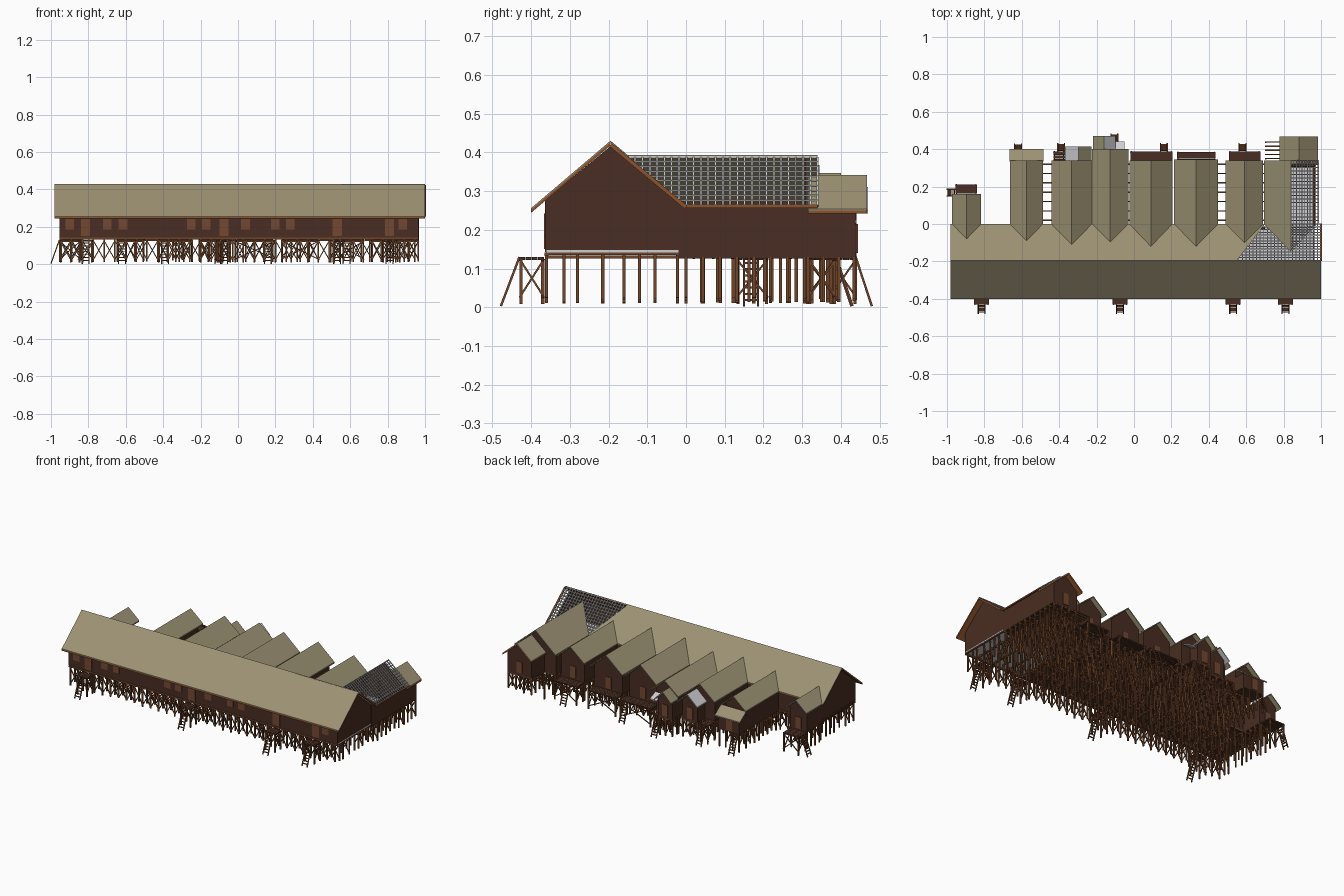
import bpy, bmesh, math, random
from mathutils import Vector

if "Cube" in bpy.data.objects:
    bpy.data.objects.remove(bpy.data.objects["Cube"])

random.seed(4)

def mat(name, rgb):
    m = bpy.data.materials.new(name)
    m.diffuse_color = (*rgb, 1)
    m.use_nodes = True
    m.node_tree.nodes["Principled BSDF"].inputs["Base Color"].default_value = m.diffuse_color
    return m

THATCH = mat("olive_thatch", (0.33, 0.285, 0.17))
WALL = mat("dark_brown_wall", (0.066, 0.027, 0.016))
WOOD = mat("post_wood", (0.165, 0.060, 0.024))
TRIM = mat("orange_brown_trim", (0.27, 0.085, 0.026))
DOOR = mat("door_brown", (0.175, 0.066, 0.032))
GREY = mat("pale_grey", (0.62, 0.62, 0.64))

class Part:
    """Collects simple solids and turns them into one object."""
    def __init__(self, name, material):
        self.name, self.m, self.v, self.f = name, material, [], []

    def prism(self, poly, off):
        # closed solid from a polygon pushed along an offset
        n, b = len(poly), len(self.v)
        off = Vector(off)
        self.v += [Vector(p) for p in poly] + [Vector(p) + off for p in poly]
        self.f += [tuple(range(b, b + n)), tuple(range(b + 2 * n - 1, b + n - 1, -1))]
        self.f += [(b + i, b + n + i, b + n + (i + 1) % n, b + (i + 1) % n) for i in range(n)]

    def box(self, x0, x1, y0, y1, z0, z1):
        self.prism([(x0, y0, z0), (x1, y0, z0), (x1, y1, z0), (x0, y1, z0)], (0, 0, z1 - z0))

    def bar(self, p, q, w=0.007):
        p, q = Vector(p), Vector(q)
        d = (q - p).normalized()
        a = d.cross(Vector((0, 0, 1)) if abs(d.z) < 0.95 else Vector((0, 1, 0))).normalized()
        c = d.cross(a)
        h = w / 2
        self.prism([p + a * h + c * h, p - a * h + c * h, p - a * h - c * h, p + a * h - c * h], q - p)

    def done(self):
        me = bpy.data.meshes.new(self.name)
        me.from_pydata(self.v, [], self.f)
        bm = bmesh.new()
        bm.from_mesh(me)
        bmesh.ops.recalc_face_normals(bm, faces=bm.faces)
        bm.to_mesh(me)
        bm.free()
        me.materials.append(self.m)
        bpy.context.collection.objects.link(bpy.data.objects.new(self.name, me))

roof = Part("thatched_roofs", THATCH)
trim = Part("roof_underside_trim", TRIM)
metal = Part("grey_roof_sheets", GREY)
lattice = Part("open_roof_lattice", GREY)
mats = Part("grey_floor_mats", GREY)
walls = Part("walls", WALL)
floors = Part("floors", WALL)
doors = Part("doors_and_windows", DOOR)
stilts = Part("stilts", WOOD)
braces = Part("cross_braces", WOOD)
decks = Part("porch_decks", WALL)
ladders = Part("ladders", WOOD)

def slab(poly, top=roof, under=True):
    top.prism(poly, (0, 0, -0.004 if under else -0.008))
    if under:
        trim.prism([(x, y, z - 0.004) for x, y, z in poly], (0, 0, -0.008))

RY, RZ, EZ = -0.195, 0.43, 0.268        # main ridge and back eave
FLOOR = 0.137
def back_z(y):
    return RZ + (EZ - RZ) * (y - RY) / -RY

# main long roof, with the back right corner left open
slab([(-0.98, -0.40, 0.256), (1.0, -0.40, 0.256), (1.0, RY, RZ), (-0.98, RY, RZ)])
slab([(-0.98, RY, RZ), (0.55, RY, RZ), (0.70, 0, EZ), (-0.98, 0, EZ)])
for i in range(14):
    y = RY * (1 - i / 13)
    lattice.bar((0.55 + 0.15 * i / 13, y, back_z(y) - 0.005), (1.0, y, back_z(y) - 0.005), 0.006)
for i in range(24):
    x = 0.56 + i * 0.0191
    y = min(0, RY + max(0, x - 0.55) / 0.15 * -RY)
    lattice.bar((x, RY, RZ - 0.008), (x, y, back_z(y) - 0.008), 0.005)
trim.bar((1.0, RY, RZ - 0.01), (1.0, 0, EZ - 0.01), 0.010)

# main hall walls and floor
for x0, t in ((-0.955, 0.008), (0.965, -0.008)):
    walls.prism([(x0, -0.364, 0.148), (x0, -0.02, 0.148), (x0, -0.02, 0.272),
                 (x0, RY, 0.416), (x0, -0.364, 0.276)], (t, 0, 0))
walls.box(-0.955, 0.965, -0.364, -0.357, 0.143, 0.275)
walls.box(-0.955, 0.70, -0.028, -0.02, 0.14, 0.268)
floors.box(-0.955, 0.55, -0.36, -0.02, FLOOR, 0.143)
mats.box(0.55, 0.966, -0.36, -0.02, 0.142, 0.148)
mats.box(0.72, 0.955, -0.02, 0.305, 0.134, 0.138)
for y in (-0.36, -0.02):
    braces.bar((-0.955, y, 0.137), (0.965, y, 0.137), 0.010)
for x in (-0.95, 0.96):
    braces.bar((x, -0.362, 0.139), (x, -0.02, 0.139), 0.008)

# front windows and doors
for x in (-0.90, -0.70, -0.615, -0.25, -0.17, 0.04, 0.20, 0.28, 0.88):
    doors.box(x - 0.023, x + 0.023, -0.367, -0.363, 0.185, 0.242)
ENTRIES = (-0.815, -0.075, 0.53, 0.81)
for x in ENTRIES:
    doors.box(x - 0.025, x + 0.025, -0.367, -0.363, 0.15, 0.242)

def post(x, y, top=0.14, low=None):
    low = random.uniform(0.010, 0.028) if low is None else low
    stilts.bar((x, y, low), (x, y, top), 0.008)

def cross(p, q, w=0.005):
    (x0, y0), (x1, y1) = p, q
    braces.bar((x0, y0, 0.025), (x1, y1, 0.125), w)
    braces.bar((x0, y0, 0.125), (x1, y1, 0.025), w)

def ladder(x, y, dx, dy):
    # leans out from the deck edge along (dx, dy)
    s = Vector((dy, dx, 0)).normalized() * 0.018
    a, b = Vector((x, y, 0.13)), Vector((x + dx, y + dy, 0.003))
    for k in (-1, 1):
        ladders.bar(a + s * k, b + s * k, 0.006)
    for i in range(1, 8):
        c = a.lerp(b, i / 8)
        ladders.bar(c - s, c + s, 0.005)

def deck(x0, x1, y0, y1):
    n = max(2, round((y1 - y0) / 0.018))
    for i in range(n):
        a = y0 + (y1 - y0) * i / n
        decks.box(x0, x1, a, a + (y1 - y0) / n - 0.0012, 0.122, 0.130)
    for x in (x0 + 0.006, x1 - 0.006):
        for y in (y0 + 0.004, y1 - 0.004):
            post(x, y, 0.125, 0.008)
        cross((x, y0), (x, y1))
    cross((x0, y1 - 0.004), (x1, y1 - 0.004))

# front entry decks and ladders
for x in ENTRIES:
    deck(x - 0.04, x + 0.04, -0.43, -0.366)
    ladder(x, -0.43, 0, -0.048)

# stilts and braces under the main hall
xs = [-0.945 + i * 0.0573 for i in range(34)]
for j, y in enumerate((-0.36, -0.315, -0.28, -0.215, -0.16, -0.12, -0.08, -0.022)):
    for i, x in enumerate(xs):
        post(x, y)
        if i < 33 and (j in (0, 7) or random.random() < 0.4):
            cross((x, y), (xs[i + 1], y))
for x in xs[::2]:
    braces.bar((x, -0.36, 0.13), (x, -0.02, 0.13), 0.008)

def house(x, hw, y0, y1, zr, ze, apex=None, left=roof, right=roof, inset=0.02, over=0.03, under=False):
    # gabled room with its ridge along y; apex is where the ridge meets the main roof
    a = y0 if apex is None else apex
    for s, top in ((-1, left), (1, right)):
        if top:
            slab([(x + s * hw, y0, ze), (x, a, zr), (x, y1, zr), (x + s * hw, y1, ze)], top, under)
    w, e, k = hw - inset, y1 - over, (zr - ze) / hw
    zw = zr - k * w - 0.009
    for s in (-1, 1):
        walls.box(x + s * w - 0.003, x + s * w + 0.003, y0 - 0.02, e, 0.13, zw)
    walls.prism([(x - w, e, 0.13), (x + w, e, 0.13), (x + w, e, zw), (x, e, zr - 0.009), (x - w, e, zw)], (0, -0.006, 0))
    doors.box(x - 0.02, x + 0.02, e - 0.001, e + 0.004, 0.14, 0.215)
    floors.box(x - w, x + w, y0 - 0.02, e, 0.126, 0.133)
    # stilts below this room
    cols = max(3, round(2 * w / 0.05) + 1)
    rows = max(2, round((e - y0) / 0.042) + 1)
    px = [x - w + 2 * w * i / (cols - 1) for i in range(cols)]
    for r in range(rows):
        y = y0 + (e - y0 - 0.004) * r / (rows - 1)
        for i, c in enumerate(px):
            post(c, y, 0.13)
            if i and (r == rows - 1 or random.random() < 0.4):
                cross((px[i - 1], y), (c, y))
        braces.bar((x - w, y, 0.122), (x + w, y, 0.122), 0.007)

# back wings: centre, half width, end, where the ridge meets the main roof
WINGS = ((-0.895, 0.077, 0.16, -0.08), (-0.575, 0.088, 0.34, -0.09), (-0.333, 0.108, 0.34, -0.11),
         (-0.127, 0.097, 0.40, -0.095), (0.09, 0.115, 0.34, -0.12), (0.332, 0.117, 0.345, -0.12),
         (0.59, 0.10, 0.34, -0.10), (0.84, 0.145, 0.34, -0.15))
for i, (x, hw, y1, ap) in enumerate(WINGS):
    house(x, hw, 0, y1, back_z(ap), EZ, ap, right=None if i == 7 else roof)

# open lattice on the right slope of the last wing
x, hw, y1, ap = WINGS[7]
zr = back_z(ap)
def on_slope(t, y, d=0.004):
    return (x + hw * t, y, zr + (EZ - zr) * t - d)
for i in range(11):
    t = i / 10
    lattice.bar(on_slope(t, ap * (1 - t)), on_slope(t, y1), 0.004)
for i in range(26):
    y = ap + (y1 - ap) * (i + 1) / 26
    lattice.bar(on_slope(0, y, 0.006), on_slope(min(1, 1 - y / ap) if y < 0 else 1, y, 0.006), 0.005)
trim.bar(on_slope(1, 0, 0.008), on_slope(1, y1, 0.008), 0.008)

# small end rooms behind the wings
house(0.882, 0.103, 0.315, 0.468, 0.342, 0.254, under=True)
house(-0.298, 0.072, 0.315, 0.415, 0.31, 0.245, left=metal)
house(-0.16, 0.06, 0.39, 0.47, 0.31, 0.25, right=metal, inset=0.012)
slab([(-0.10, 0.385, 0.25), (-0.05, 0.385, 0.25), (-0.05, 0.44, 0.225), (-0.10, 0.44, 0.225)], metal, False)
slab([(-0.665, 0.335, 0.265), (-0.485, 0.335, 0.265), (-0.485, 0.40, 0.22), (-0.665, 0.40, 0.22)], roof, False)
walls.box(-0.65, -0.50, 0.31, 0.385, 0.13, 0.225)
doors.box(-0.60, -0.56, 0.384, 0.389, 0.14, 0.21)
for c in (-0.645, -0.60, -0.55, -0.505):
    post(c, 0.38, 0.13)

# back decks and their ladders
for x0, x1, y0, y1 in ((-0.02, 0.205, 0.315, 0.388), (0.23, 0.435, 0.315, 0.385),
                       (0.508, 0.675, 0.315, 0.388), (-0.43, -0.37, 0.31, 0.388),
                       (-0.955, -0.84, 0.13, 0.212), (-0.125, -0.075, 0.37, 0.44)):
    deck(x0, x1, y0, y1)
for lx, ly in ((-0.62, 0.385), (-0.39, 0.388), (0.16, 0.388), (0.58, 0.388), (-0.105, 0.438)):
    ladder(lx, ly, 0, 0.042)
ladder(-0.955, 0.168, -0.045, 0)

# open pole walkways between wings
for x0, x1 in ((-0.50, -0.43), (0.435, 0.505), (0.68, 0.71), (-0.05, -0.01)):
    for i in range(7):
        braces.bar((x0, 0.02 + 0.05 * i, 0.128), (x1, 0.02 + 0.05 * i, 0.128), 0.007)
for i in range(5):
    braces.bar((0.70, 0.35 + 0.022 * i, 0.125), (0.80, 0.35 + 0.022 * i, 0.125), 0.006)
for y in (0.35, 0.438):
    post(0.705, y, 0.125)

for part in (roof, trim, metal, lattice, mats, walls, floors, doors, stilts, braces, decks, ladders):
    part.done()
